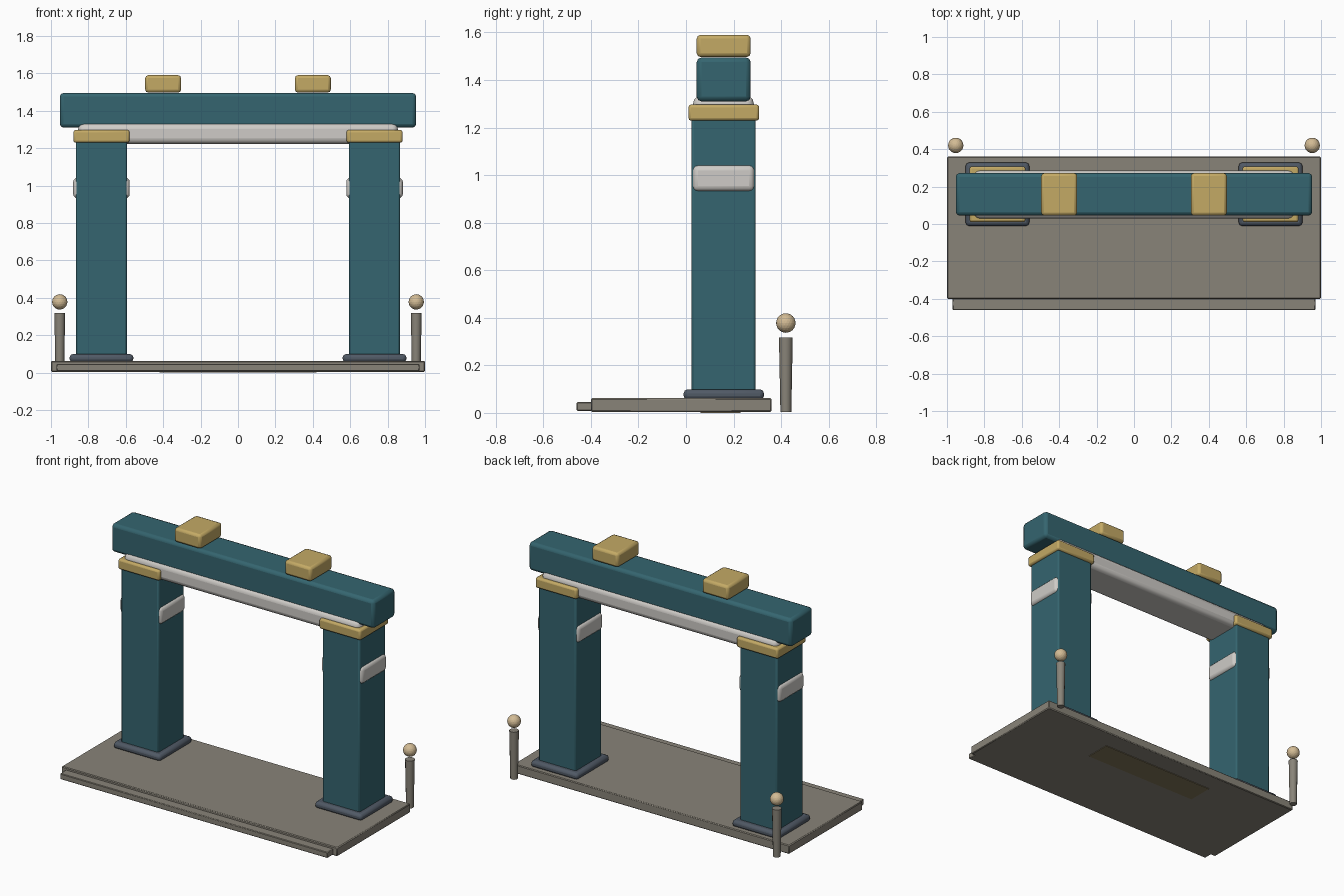
import bpy, math

if "Cube" in bpy.data.objects:
    bpy.data.objects.remove(bpy.data.objects["Cube"])


def material(name, rgb):
    m = bpy.data.materials.new(name)
    m.diffuse_color = (*rgb, 1)
    m.use_nodes = True
    m.node_tree.nodes["Principled BSDF"].inputs["Base Color"].default_value = m.diffuse_color
    return m


TEAL = material("teal", (0.035, 0.13, 0.16))
GOLD = material("gold", (0.55, 0.40, 0.13))
STONE = material("stone", (0.25, 0.23, 0.19))
SLATE = material("slate", (0.08, 0.10, 0.13))
PALE = material("pale", (0.62, 0.60, 0.57))
SAND = material("sand", (0.65, 0.50, 0.30))
BROWN = material("brown", (0.22, 0.18, 0.10))


def finish(o, name, mat):
    o.name = name
    o.data.materials.append(mat)
    return o


def box(name, x, y, z, mat, bevel=0.0, segments=2):
    """Bevelled box from (min, max) ranges."""
    spans = (x, y, z)
    bpy.ops.mesh.primitive_cube_add(size=1, location=[(a + b) / 2 for a, b in spans])
    o = finish(bpy.context.object, name, mat)
    o.scale = [b - a for a, b in spans]
    bpy.ops.object.transform_apply(location=False, rotation=False, scale=True)
    if bevel:
        bpy.ops.object.shade_smooth_by_angle(angle=math.radians(35))
        m = o.modifiers.new("bevel", 'BEVEL')
        m.width, m.segments = bevel, segments
        bpy.ops.object.modifier_move_to_index(modifier=m.name, index=0)
    return o


def centred(name, cx, hx, y, z, mat, bevel, segments=2):
    return box(name, (cx - hx, cx + hx), y, z, mat, bevel, segments)


# Platform, front step and inset panel underneath
box("platform", (-1, 1), (-0.40, 0.36), (0.004, 0.062), STONE, 0.005, 1)
box("front_step", (-0.97, 0.97), (-0.46, -0.39), (0.008, 0.046), STONE, 0.004, 1)
box("underside_panel", (-0.42, 0.42), (0.06, 0.23), (0, 0.02), BROWN)

for side, s in (("left", -1), ("right", 1)):
    # Gate pillars with plinth, band and capital
    cx = 0.73 * s
    centred(side + "_plinth", cx, 0.17, (-0.01, 0.328), (0.055, 0.099), SLATE, 0.017)
    centred(side + "_pillar", cx, 0.136, (0.023, 0.293), (0.07, 1.24), TEAL, 0.01)
    centred(side + "_band", cx, 0.151, (0.028, 0.288), (0.932, 1.042), PALE, 0.022, 3)
    centred(side + "_capital", cx, 0.15, (0.01, 0.308), (1.229, 1.297), GOLD, 0.012)

    # Roof blocks on the top beam
    centred(side + "_roof_block", 0.4 * s, 0.096, (0.045, 0.272), (1.497, 1.59), GOLD, 0.016)

    # Lantern posts behind the platform, with a ball above each
    bpy.ops.mesh.primitive_cone_add(vertices=12, radius1=0.023, radius2=0.029,
                                    depth=0.314, location=(0.953 * s, 0.42, 0.161))
    finish(bpy.context.object, side + "_lantern_post", STONE)
    bpy.ops.object.shade_smooth_by_angle(angle=math.radians(35))
    bpy.ops.mesh.primitive_ico_sphere_add(subdivisions=3, radius=0.041,
                                          location=(0.953 * s, 0.42, 0.378))
    finish(bpy.context.object, side + "_lantern_ball", SAND)

# Lintel and top beam
box("lintel", (-0.855, 0.855), (0.03, 0.285), (1.223, 1.332), PALE, 0.03, 3)
box("top_beam", (-0.953, 0.953), (0.045, 0.272), (1.31, 1.495), TEAL, 0.02)
